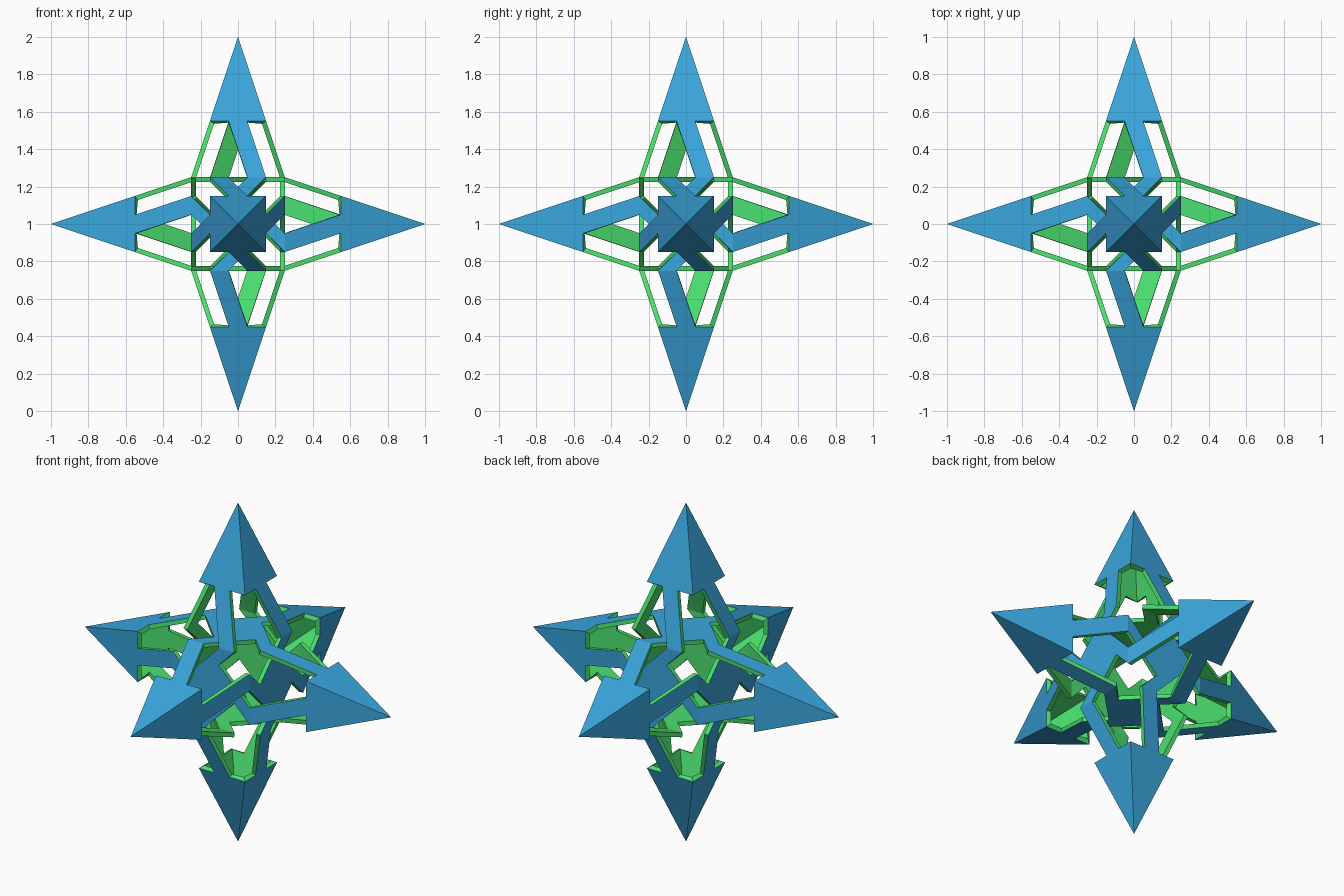
import bpy, bmesh
from math import radians
from mathutils import Matrix, Vector

if "Cube" in bpy.data.objects:
    bpy.data.objects.remove(bpy.data.objects["Cube"])

CUBE = 0.25      # half size of the inner cube
HEAD = 0.55      # height where the arrowhead ends and the arm starts
WALL = 0.025

def material(name, color):
    m = bpy.data.materials.new(name)
    m.diffuse_color = color
    m.use_nodes = True
    m.node_tree.nodes["Principled BSDF"].inputs["Base Color"].default_value = m.diffuse_color
    return m

def on_spike(x, z):
    # point on the front slope of the upward spike
    return Vector((x, -(1 - z) / 3, z))

# One upward spike: four arrowhead slopes with slanted arms, plus the pinwheel in its base
arrow = [on_spike(*p) for p in [(0, 1), (-.15, HEAD), (-.05, HEAD), (.05, HEAD), (.15, HEAD)]]
arm = [on_spike(*p) for p in [(-.05, HEAD), (.05, CUBE), (.15, CUBE), (.05, HEAD)]]
quarter = [Vector((CUBE, -.15, CUBE)), Vector((CUBE, -.05, CUBE)), Vector((.05, .15, CUBE))]
turns = [Matrix.Rotation(radians(90 * i), 3, 'Z') for i in range(4)]
faces = [[t @ v for v in poly] for t in turns for poly in (arrow, arm)]
faces.append([t @ v for t in turns for v in quarter])

# Copy the spike to all six directions
directions = [Matrix.Rotation(radians(90 * i), 3, 'X') for i in range(4)]
directions += [Matrix.Rotation(radians(a), 3, 'Y') for a in (90, -90)]
bm = bmesh.new()
for d in directions:
    for poly in faces:
        bm.faces.new([bm.verts.new(d @ v) for v in poly])
bmesh.ops.remove_doubles(bm, verts=bm.verts, dist=1e-4)
mesh = bpy.data.meshes.new("woven_star")
bm.to_mesh(mesh)
bm.free()

star = bpy.data.objects.new("woven_star", mesh)
star.location.z = 1
bpy.context.collection.objects.link(star)
mesh.materials.append(material("outer_blue", (0.042, 0.38, 0.72, 1)))
mesh.materials.append(material("inner_green", (0.07, 0.74, 0.16, 1)))

# Wall thickness, with green on the inside and the rims
shell = star.modifiers.new("shell", 'SOLIDIFY')
shell.thickness = WALL
shell.offset = -1
shell.use_even_offset = True
shell.use_quality_normals = True
shell.material_offset = 1
shell.material_offset_rim = 1
